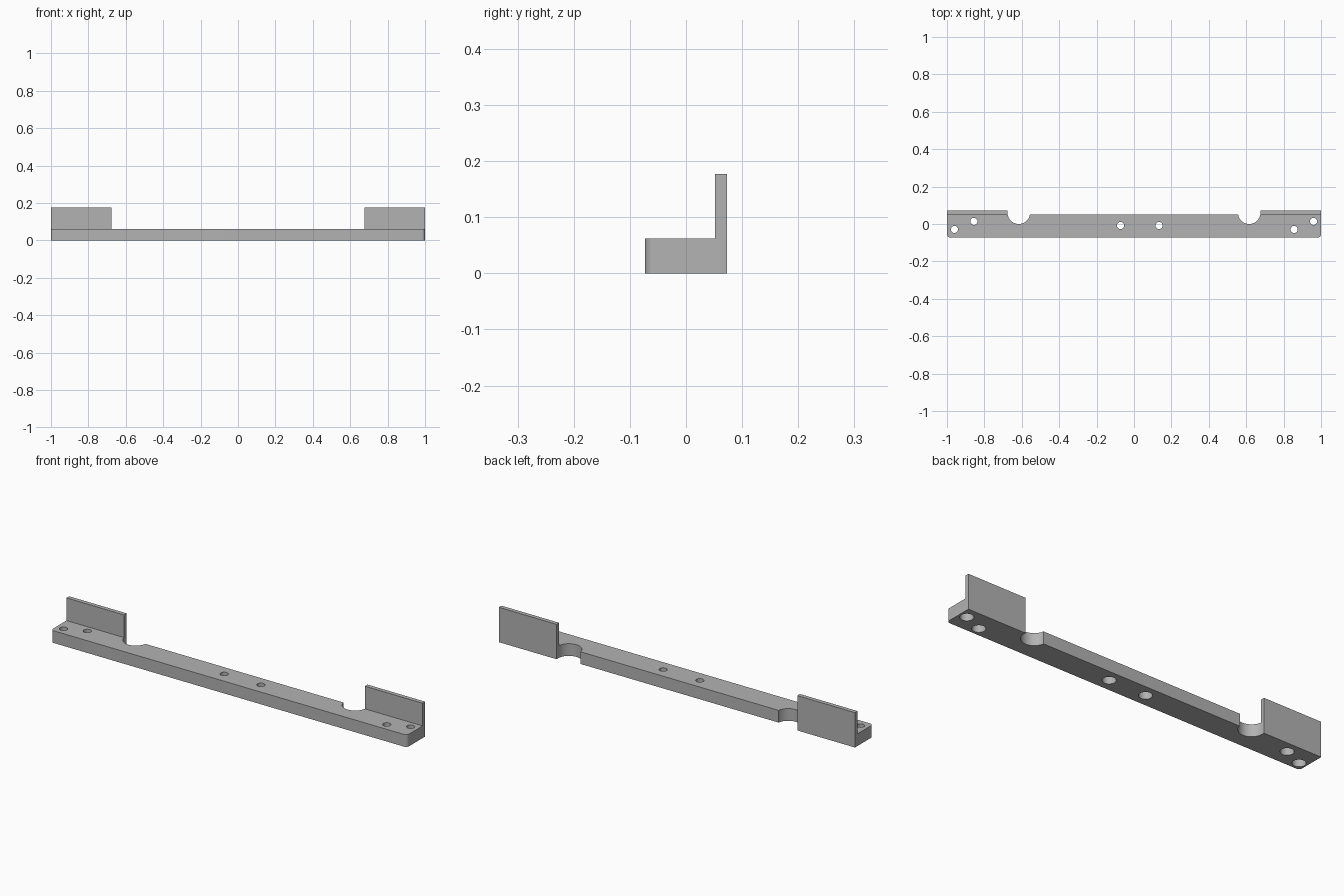
import bpy, bmesh
from math import radians, sin, cos, asin, degrees
from mathutils import Matrix

if "Cube" in bpy.data.objects:
    bpy.data.objects.remove(bpy.data.objects["Cube"], do_unlink=True)

FRONT, LEDGE, BACK = -0.073, 0.052, 0.073
THICK, TOP = 0.062, 0.177
NOTCH_X, NOTCH_Y, NOTCH_R = 0.616, 0.06, 0.06
CORNER = 0.018

grey = bpy.data.materials.new("plain grey")
grey.use_nodes = True
colour = (0.45, 0.45, 0.45, 1)
grey.diffuse_color = colour
grey.node_tree.nodes["Principled BSDF"].inputs["Base Color"].default_value = colour


def make_object(name, bm):
    bmesh.ops.recalc_face_normals(bm, faces=bm.faces)
    mesh = bpy.data.meshes.new(name)
    bm.to_mesh(mesh)
    bm.free()
    mesh.materials.append(grey)
    obj = bpy.data.objects.new(name, mesh)
    bpy.context.collection.objects.link(obj)
    return obj


def prism(name, outline, z0, z1):
    bm = bmesh.new()
    face = bm.faces.new([bm.verts.new((x, y, z0)) for x, y in outline])
    top = bmesh.ops.extrude_face_region(bm, geom=[face])["geom"]
    verts = [v for v in top if isinstance(v, bmesh.types.BMVert)]
    bmesh.ops.translate(bm, verts=verts, vec=(0, 0, z1 - z0))
    return make_object(name, bm)


def arc(cx, cy, r, start, end, steps):
    angles = [radians(start + (end - start) * i / steps) for i in range(steps + 1)]
    return [(cx + r * cos(a), cy + r * sin(a)) for a in angles]


def cylinders(name, points, radius, z0, z1):
    bm = bmesh.new()
    for x, y in points:
        bmesh.ops.create_cone(bm, cap_ends=True, segments=40, radius1=radius,
                              radius2=radius, depth=z1 - z0,
                              matrix=Matrix.Translation((x, y, (z0 + z1) / 2)))
    obj = make_object(name, bm)
    obj.hide_render = True
    return obj


# Base bar: half outline with rounded front corner and rear notch, mirrored
clip = -180 + degrees(asin((NOTCH_Y - LEDGE) / NOTCH_R))
half = arc(1 - CORNER, FRONT + CORNER, CORNER, -90, 0, 8)
half += [(1, BACK), (NOTCH_X + NOTCH_R, BACK)]
half += arc(NOTCH_X, NOTCH_Y, NOTCH_R, 0, clip, 32)
outline = half + [(-x, y) for x, y in reversed(half)]
bar = prism("base_bar", outline, 0, THICK)

# Screw holes, wider pockets underneath
holes = [(-0.96, -0.029), (-0.856, 0.014), (-0.072, -0.008),
         (0.134, -0.008), (0.856, -0.029), (0.96, 0.014)]
cutters = [cylinders("pocket_cutter", holes, 0.031, -0.02, 0.04),
           cylinders("hole_cutter", holes, 0.019, -0.03, THICK + 0.02)]
bpy.context.view_layer.objects.active = bar
for cutter in cutters:
    mod = bar.modifiers.new(cutter.name, "BOOLEAN")
    mod.operation = "DIFFERENCE"
    mod.solver = "EXACT"
    mod.object = cutter
    bpy.ops.object.modifier_apply(modifier=mod.name)
    bpy.data.objects.remove(cutter, do_unlink=True)

# Upright walls at the rear of each end
inner = NOTCH_X + NOTCH_R
for name, side in (("left_wall", 1), ("right_wall", -1)):
    prism(name, [(side * inner, LEDGE), (side, LEDGE),
                 (side, BACK), (side * inner, BACK)], THICK, TOP)

# Smooth round surfaces, keep sharp edges
bpy.ops.object.select_all(action="DESELECT")
bar.select_set(True)
bpy.context.view_layer.objects.active = bar
bpy.ops.object.shade_smooth_by_angle(angle=radians(30))
